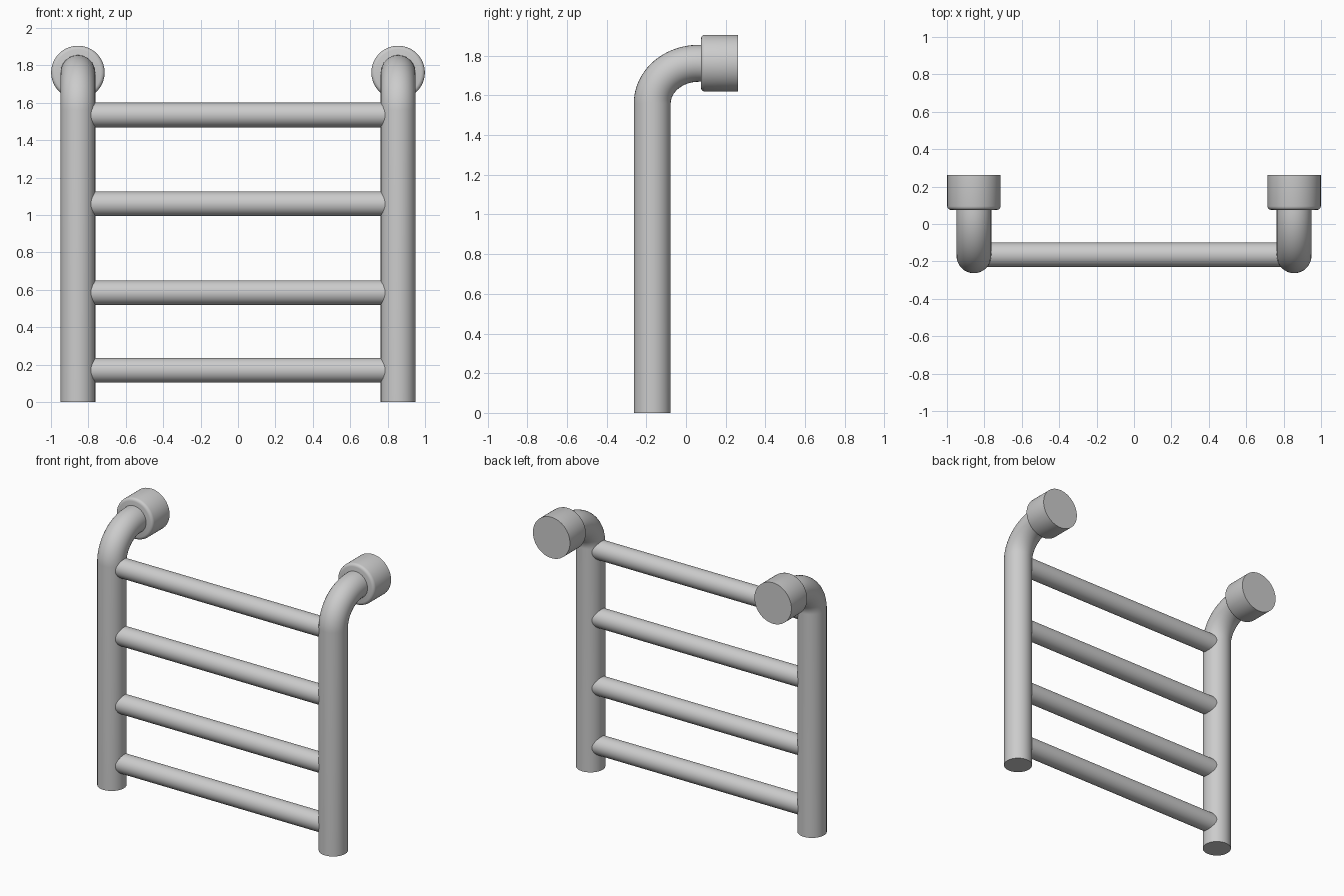
import bpy, math
from mathutils import Vector

if "Cube" in bpy.data.objects:
    bpy.data.objects.remove(bpy.data.objects["Cube"])

POST_X, POST_Y, POST_R = 0.856, -0.17, 0.093
TOP_Z = 1.762


def smooth(obj):
    bpy.ops.object.select_all(action='DESELECT')
    obj.select_set(True)
    bpy.context.view_layer.objects.active = obj
    bpy.ops.object.shade_smooth_by_angle(angle=math.radians(35))


def cylinder(name, loc, radius, depth, rot):
    bpy.ops.mesh.primitive_cylinder_add(vertices=64, radius=radius, depth=depth,
                                        location=loc, rotation=rot)
    obj = bpy.context.object
    obj.name = name
    return obj


def tube(name, points, radius):
    curve = bpy.data.curves.new(name, 'CURVE')
    curve.dimensions = '3D'
    curve.bevel_depth = radius
    curve.bevel_resolution = 14
    curve.use_fill_caps = True
    spline = curve.splines.new('POLY')
    spline.points.add(len(points) - 1)
    for p, co in zip(spline.points, points):
        p.co = (*co, 1)
    obj = bpy.data.objects.new(name, curve)
    bpy.context.collection.objects.link(obj)
    bpy.ops.object.select_all(action='DESELECT')
    obj.select_set(True)
    bpy.context.view_layer.objects.active = obj
    bpy.ops.object.convert(target='MESH')
    obj = bpy.context.object
    smooth(obj)
    return obj


for side, x in (("left", -POST_X), ("right", POST_X)):
    # Upright rail bending back into the wall mount
    path = [Vector((x, POST_Y, 0))]
    bend_y, bend_z, steps = 0.235, 0.202, 24
    for i in range(steps + 1):
        a = math.pi / 2 * i / steps
        path.append(Vector((x, POST_Y + bend_y * (1 - math.cos(a)),
                            TOP_Z - bend_z * (1 - math.sin(a)))))
    path.append(Vector((x, 0.12, TOP_Z)))
    tube(side + "_rail", path, POST_R)

    # Wall mount collar, rounded on its front rim only
    collar = cylinder(side + "_collar", (x, 0.169, TOP_Z), 0.143, 0.188,
                      (math.pi / 2, 0, 0))
    weight = collar.data.attributes.new("bevel_weight_edge", 'FLOAT', 'EDGE')
    for e in collar.data.edges:
        if all(collar.data.vertices[v].co.z > 0 for v in e.vertices):
            weight.data[e.index].value = 1
    bevel = collar.modifiers.new("rim", 'BEVEL')
    bevel.limit_method = 'WEIGHT'
    bevel.width = 0.02
    bevel.segments = 3
    bpy.ops.object.modifier_apply(modifier="rim")
    smooth(collar)

# Rungs
for i, z in enumerate((0.17, 0.585, 1.06, 1.535)):
    smooth(cylinder(f"rung_{i + 1}", (0, -0.165, z), 0.066, 2 * POST_X - 0.04,
                    (0, math.pi / 2, 0)))
